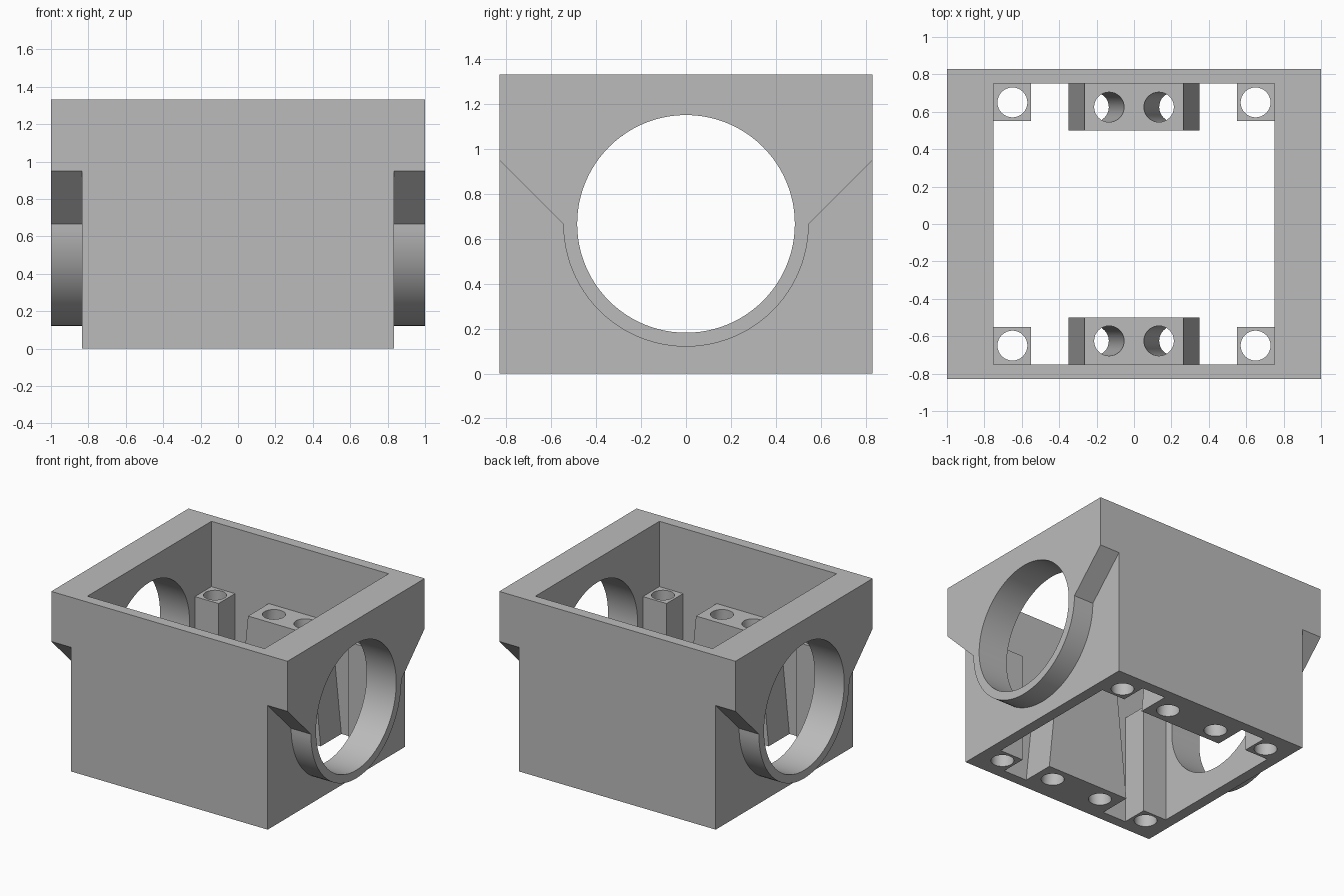
import bpy, bmesh
from math import pi, cos, sin, radians
from mathutils import Matrix, Vector

default = bpy.data.objects.get("Cube")
if default:
    bpy.data.objects.remove(default, do_unlink=True)

grey = bpy.data.materials.new("mid_grey")
grey.use_nodes = True
COLOUR = (0.5, 0.5, 0.5, 1)
grey.diffuse_color = COLOUR
grey.node_tree.nodes["Principled BSDF"].inputs["Base Color"].default_value = COLOUR

HEIGHT, AXIS_Z, POST_TOP = 1.333, 0.667, 0.833
HALF_Y, WALL, INNER = 0.83, 0.833, 0.75


def add_object(name, bm):
    bmesh.ops.recalc_face_normals(bm, faces=bm.faces)
    mesh = bpy.data.meshes.new(name)
    bm.to_mesh(mesh)
    bm.free()
    mesh.materials.append(grey)
    obj = bpy.data.objects.new(name, mesh)
    bpy.context.collection.objects.link(obj)
    return obj


def prism(name, points, direction):
    """Extrude a closed outline along a vector."""
    bm = bmesh.new()
    face = bm.faces.new([bm.verts.new(p) for p in points])
    result = bmesh.ops.extrude_face_region(bm, geom=[face], use_keep_orig=True)
    verts = [g for g in result["geom"] if isinstance(g, bmesh.types.BMVert)]
    bmesh.ops.translate(bm, verts=verts, vec=direction)
    return add_object(name, bm)


def box(name, x0, x1, y0, y1, z0, z1):
    outline = [(x0, y0, z0), (x1, y0, z0), (x1, y1, z0), (x0, y1, z0)]
    return prism(name, outline, (0, 0, z1 - z0))


def rod(name, start, end, radius, sides):
    """Cylinder between two points, overshooting both ends."""
    start, end = Vector(start), Vector(end)
    axis = end - start
    bm = bmesh.new()
    bmesh.ops.create_cone(bm, cap_ends=True, segments=sides, radius1=radius,
                          radius2=radius, depth=axis.length * 1.2,
                          matrix=Matrix.Translation((start + end) / 2)
                          @ axis.to_track_quat("Z", "Y").to_matrix().to_4x4())
    return add_object(name, bm)


def combine(obj, tool, operation="DIFFERENCE"):
    """Apply a boolean and discard its tool."""
    tool.hide_render = True
    mod = obj.modifiers.new("combine", "BOOLEAN")
    mod.operation, mod.solver, mod.object = operation, "EXACT", tool
    bpy.context.view_layer.objects.active = obj
    bpy.ops.object.modifier_apply(modifier=mod.name)
    bpy.data.objects.remove(tool, do_unlink=True)


# Housing: a box joined with side flanges that end in a round lip
housing = box("housing", -WALL, WALL, -HALF_Y, HALF_Y, 0, HEIGHT)
LIP = 0.547
outline = [(-1, HALF_Y, HEIGHT), (-1, -HALF_Y, HEIGHT), (-1, -HALF_Y, 0.95)]
for i in range(49):
    a = pi + pi * i / 48
    outline.append((-1, LIP * cos(a), AXIS_Z + LIP * sin(a)))
outline.append((-1, HALF_Y, 0.95))
combine(housing, prism("flanges", outline, (2, 0, 0)), "UNION")

# Open shaft through the top and bottom, round bore through the sides
combine(housing, box("shaft", -INNER, INNER, -INNER, INNER, -0.1, HEIGHT + 0.1))
combine(housing, rod("bore", (-1, 0, AXIS_Z), (1, 0, AXIS_Z), 0.485, 96))
parts = [housing]

for sy, depth in ((-1, "front"), (1, "back")):
    # Corner screw posts
    for sx, side in ((-1, "right"), (1, "left")):
        xs = sorted((sx * 0.55, sx * INNER))
        ys = sorted((sy * 0.55, sy * INNER))
        post = box(f"{depth}_{side}_post", *xs, *ys, 0, POST_TOP)
        centre = (sx * 0.65, sy * 0.65)
        combine(post, rod("drill", (*centre, 0), (*centre, POST_TOP), 0.08, 32))
        parts.append(post)

    # Central block with sloping ends and two splayed holes
    y = sy * 0.5
    block = prism(f"{depth}_centre_block",
                  [(-0.35, y, 0), (0.35, y, 0), (0.265, y, POST_TOP), (-0.265, y, POST_TOP)],
                  (0, sy * (INNER - 0.5), 0))
    for sx in (-1, 1):
        combine(block, rod("drill", (sx * 0.215, sy * 0.625, 0),
                           (sx * 0.133, sy * 0.625, POST_TOP), 0.08, 32))
    parts.append(block)

# Smooth round walls, keep corners sharp
bpy.ops.object.select_all(action="DESELECT")
for part in parts:
    part.select_set(True)
bpy.context.view_layer.objects.active = housing
bpy.ops.object.shade_smooth_by_angle(angle=radians(30))
